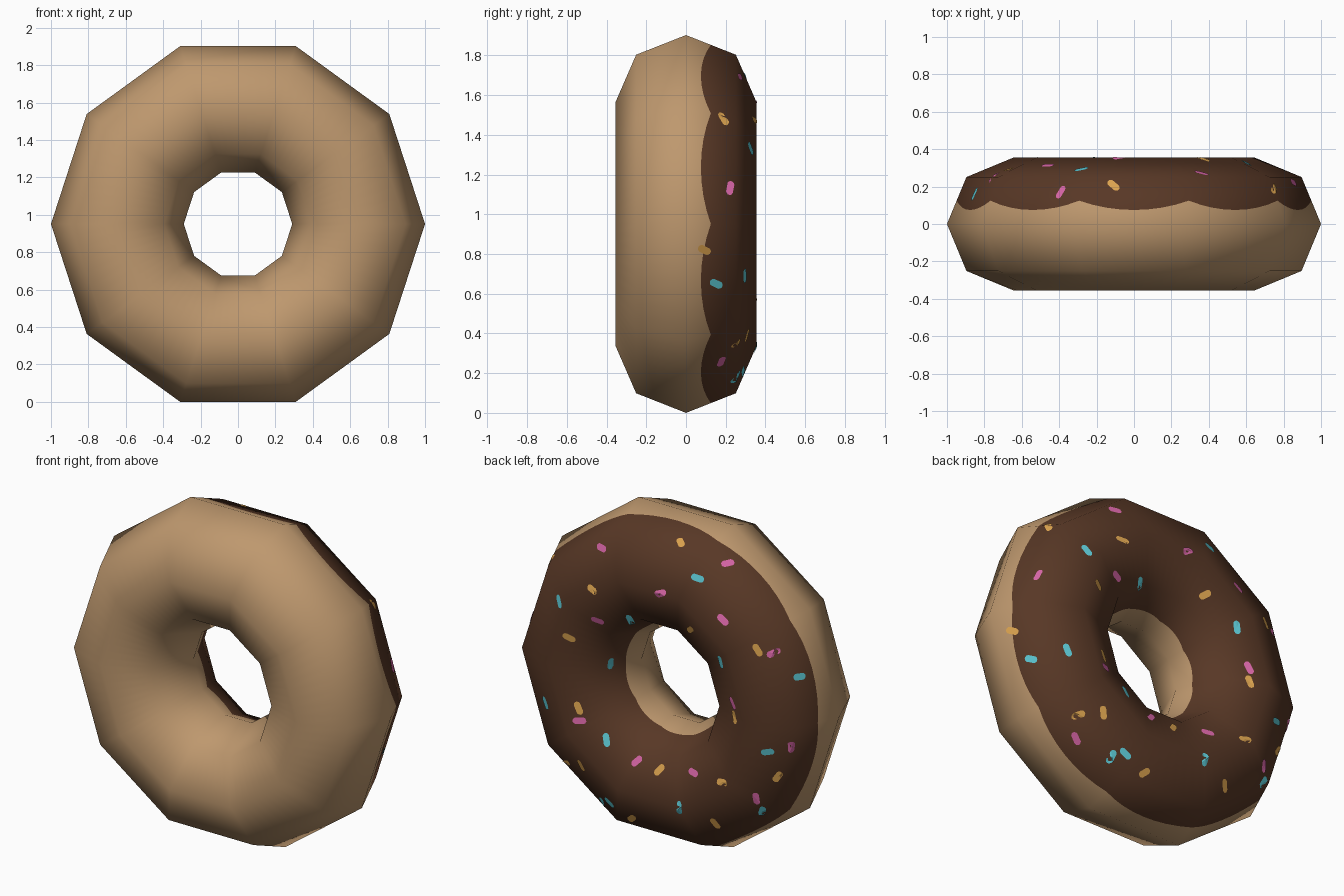
import bpy, bmesh, math, random
from mathutils import Vector
from mathutils.bvhtree import BVHTree

if "Cube" in bpy.data.objects:
    bpy.data.objects.remove(bpy.data.objects["Cube"])

random.seed(4)
RING, TUBE = 10, 8            # low-poly side counts
MAJOR, MINOR = 0.645, 0.355
CZ = math.sin(math.radians(72))
SUB = 8                       # columns per ring side, for the curved icing edge


def material(name, rgb):
    m = bpy.data.materials.new(name)
    m.diffuse_color = (*rgb, 1)
    m.use_nodes = True
    m.node_tree.nodes["Principled BSDF"].inputs["Base Color"].default_value = m.diffuse_color
    return m


dough = material("dough tan", (0.515, 0.314, 0.156))
icing = material("chocolate icing", (0.097, 0.039, 0.019))
pink = material("sprinkle pink", (0.73, 0.14, 0.41))
cyan = material("sprinkle cyan", (0.107, 0.578, 0.658))
orange = material("sprinkle orange", (0.73, 0.376, 0.08))


def corner(i, j):
    """Position and smooth normal at a corner of the low-poly ring."""
    a, b = math.tau * i / RING, math.tau * j / TUBE
    n = Vector((math.cos(b) * math.cos(a), math.sin(b), math.cos(b) * math.sin(a)))
    c = Vector((MAJOR * math.cos(a), 0, MAJOR * math.sin(a) + CZ))
    return c + n * MINOR, n


def blend(i, t, j, f):
    """Point and normal inside the flat side (i, j)."""
    out = []
    for k in (0, 1):
        p = corner(i, j)[k].lerp(corner(i + 1, j)[k], t)
        q = corner(i, j + 1)[k].lerp(corner(i + 1, j + 1)[k], t)
        out.append(p.lerp(q, f))
    return out


# Ring body: the rows follow the tube corners plus the two icing edges
step_y = MINOR * math.sin(math.tau / TUBE)
bm = bmesh.new()
grid, normals = [], []
for c in range(RING * SUB):
    i, t = c // SUB, (c % SUB) / SUB
    bow = (2 * t - 1) ** 2
    outer = (0.075 + 0.05 * bow) / step_y
    inner = 1 - (0.11 - 0.02 * bow) / step_y
    rows = [(0, 0), (0, outer), (1, 0), (2, 0), (3, 0), (3, inner),
            (4, 0), (5, 0), (6, 0), (7, 0)]
    column = []
    for j, f in rows:
        p, n = blend(i, t, j, f)
        column.append(bm.verts.new(p))
        normals.append(n.normalized())
    grid.append(column)
for c in range(len(grid)):
    a, b = grid[c], grid[(c + 1) % len(grid)]
    for k in range(len(a)):
        m = (k + 1) % len(a)
        face = bm.faces.new((a[k], a[m], b[m], b[k]))
        face.smooth = True
        face.material_index = 1 if 1 <= k <= 4 else 0
bmesh.ops.recalc_face_normals(bm, faces=bm.faces)
tree = BVHTree.FromBMesh(bm)
mesh = bpy.data.meshes.new("ring_body")
bm.to_mesh(mesh)
bm.free()
mesh.materials.append(dough)
mesh.materials.append(icing)
mesh.normals_split_custom_set_from_vertices(normals)
bpy.context.collection.objects.link(bpy.data.objects.new("ring_body", mesh))


def sprinkles(name, mat, spots):
    """Thin rounded plates laid on the iced side at (x, z from centre)."""
    bm = bmesh.new()
    for x, z in spots:
        hit, n, _, _ = tree.ray_cast(Vector((x, 2, z + CZ)), Vector((0, -1, 0)))
        if hit is None:
            continue
        u = n.orthogonal().normalized()
        w = n.cross(u)
        turn = random.uniform(0, math.pi)
        u, w = (u * math.cos(turn) + w * math.sin(turn),
                w * math.cos(turn) - u * math.sin(turn))

        def on_surface(a, b):
            p = hit + u * a + w * b
            q = tree.ray_cast(p + n * 0.1, -n)[0]
            return bm.verts.new((q or p) + n * 0.004)

        middle = on_surface(0, 0)
        rim = []
        for k in range(12):
            a = math.tau * (k + 0.5) / 12
            shift = 0.018 if math.cos(a) > 0 else -0.018
            rim.append(on_surface(shift + 0.02 * math.cos(a), 0.019 * math.sin(a)))
        for k in range(12):
            bm.faces.new((middle, rim[k], rim[(k + 1) % 12]))
    me = bpy.data.meshes.new(name)
    bm.to_mesh(me)
    bm.free()
    me.materials.append(mat)
    bpy.context.collection.objects.link(bpy.data.objects.new(name, me))


sprinkles("pink_sprinkles", pink, [
    (.36, .74), (-.39, .81), (-.08, .62), (.37, .32), (-.46, .55), (-.75, .41),
    (-.53, .08), (-.86, -.12), (-.66, -.46), (-.26, -.41), (.12, -.45),
    (.47, -.29), (.85, .18), (.55, -.69)])
sprinkles("cyan_sprinkles", cyan, [
    (-.28, .74), (.6, .38), (.18, .36), (.36, .03), (-.45, .3), (-.85, .26),
    (-.74, -.16), (-.68, -.54), (-.2, -.62), (.31, -.37), (.71, -.26),
    (.3, -.74), (.84, -.3), (.37, -.77)])
sprinkles("orange_sprinkles", orange, [
    (-.11, .87), (.37, .52), (-.24, .43), (.53, .19), (-.67, .42), (-.54, 0),
    (-.78, -.31), (-.48, -.39), (-.39, -.68), (-.03, -.46), (.48, -.22),
    (.47, -.56), (.16, -.8), (.75, .53), (.92, -.13), (.6, -.6)])
